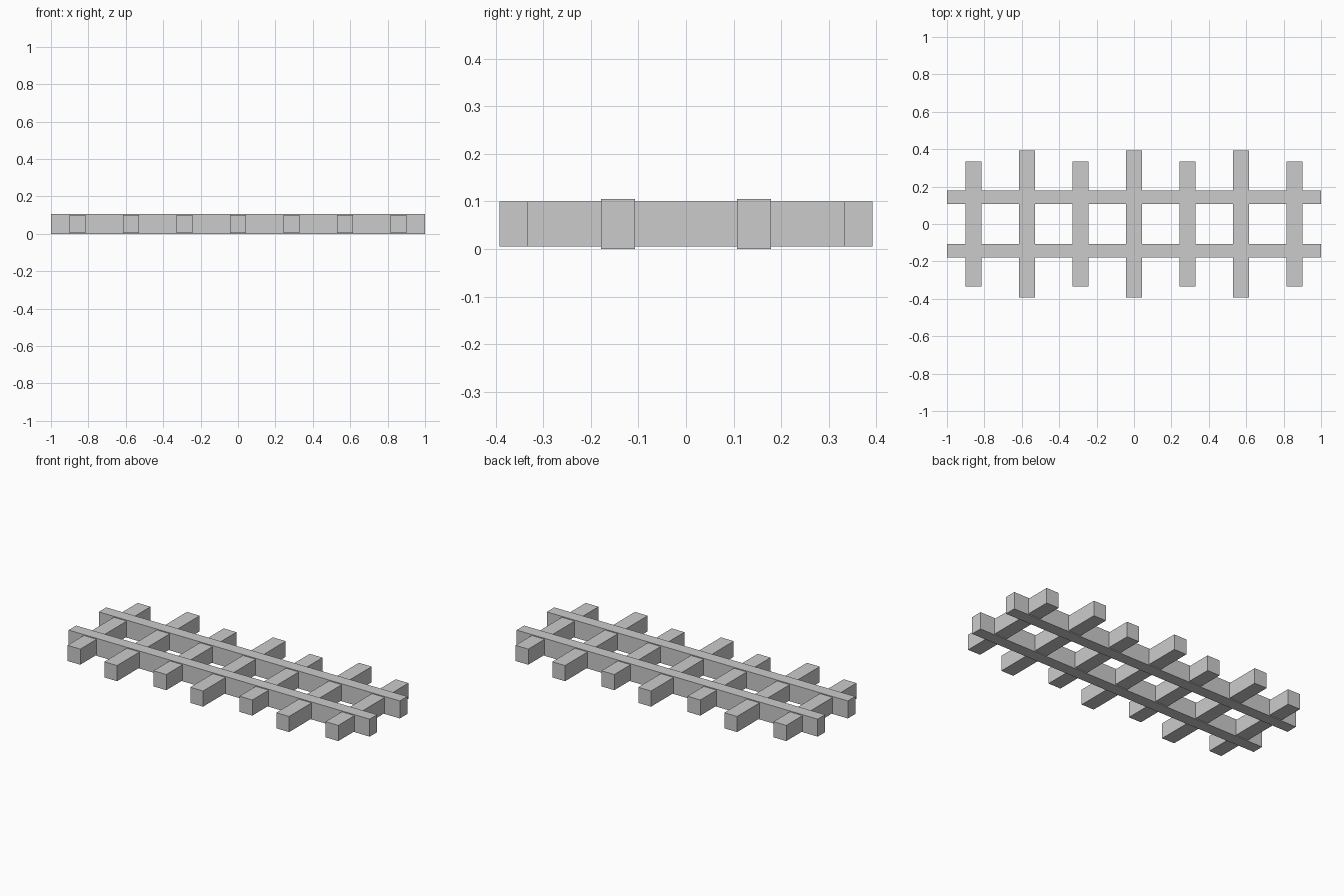
import bpy

if "Cube" in bpy.data.objects:
    bpy.data.objects.remove(bpy.data.objects["Cube"])


def box(name, center, size):
    bpy.ops.mesh.primitive_cube_add(size=1, location=center)
    ob = bpy.context.object
    ob.name = name
    ob.scale = size
    bpy.ops.object.transform_apply(location=False, rotation=False, scale=True)
    return ob


# Two long rails running the full length
for side, label in ((-1, "front"), (1, "back")):
    box(f"{label}_rail", (0, side * 0.143, 0.0525), (2.0, 0.071, 0.105))

# Seven cross ties, alternating short and long, slightly thinner than the rails
for i in range(7):
    length = 0.666 if i % 2 == 0 else 0.784
    box(f"cross_tie_{i + 1}", ((i - 3) * 2 / 7, 0, 0.0525), (0.085, length, 0.094))
